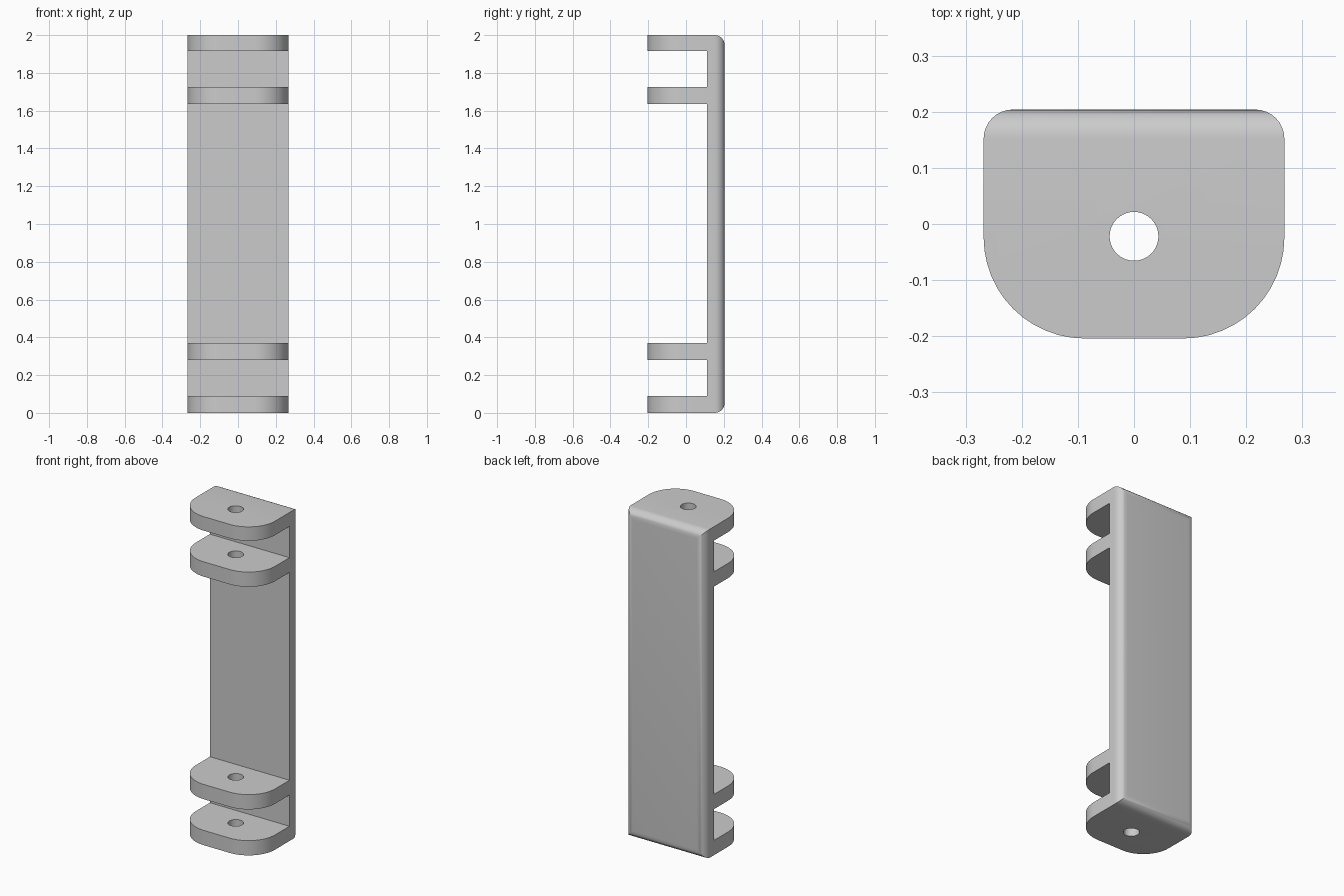
import bpy
import bmesh
from math import radians

if "Cube" in bpy.data.objects:
    bpy.data.objects.remove(bpy.data.objects["Cube"])

HALF_W, FRONT, WEB, BACK = 0.268, -0.204, 0.112, 0.204
TABS = [(0.0, 0.09), (0.28, 0.37), (1.635, 1.725), (1.915, 2.0)]
HOLE_Y, HOLE_R = -0.022, 0.0435

grey = bpy.data.materials.new("plain_grey")
grey.use_nodes = True
colour = (0.6, 0.6, 0.6, 1)
grey.diffuse_color = colour
grey.node_tree.nodes["Principled BSDF"].inputs["Base Color"].default_value = colour


def add_object(name, bm):
    mesh = bpy.data.meshes.new(name)
    bm.to_mesh(mesh)
    bm.free()
    obj = bpy.data.objects.new(name, mesh)
    bpy.context.collection.objects.link(obj)
    mesh.materials.append(grey)
    return obj


def round_edges(bm, rule, radius, segments):
    edges = [e for e in bm.edges if rule(*(v.co for v in e.verts))]
    bmesh.ops.bevel(bm, geom=edges, offset=radius, segments=segments,
                    profile=0.5, affect='EDGES')


# Bracket: comb-shaped side profile swept across the width
profile = [(BACK, 0.0)]
for low, high in TABS:
    if low > 0:
        profile.append((WEB, low))
    profile += [(FRONT, low), (FRONT, high)]
    if high < 2:
        profile.append((WEB, high))
profile.append((BACK, 2.0))

bm = bmesh.new()
side = bm.faces.new([bm.verts.new((-HALF_W, y, z)) for y, z in profile])
swept = bmesh.ops.extrude_face_region(bm, geom=[side])
bmesh.ops.translate(bm, vec=(2 * HALF_W, 0, 0),
                    verts=[v for v in swept["geom"] if isinstance(v, bmesh.types.BMVert)])
bmesh.ops.recalc_face_normals(bm, faces=bm.faces[:])

# Wide corners on the tab fronts, small fillet all round the back
round_edges(bm, lambda a, b: max(a.y, b.y) < FRONT + 0.001 and abs(a.x - b.x) < 0.001, 0.18, 12)
round_edges(bm, lambda a, b: min(a.y, b.y) > BACK - 0.001, 0.052, 8)
bracket = add_object("hinge_bracket", bm)

# Pin holes: one cutter per tab
bm = bmesh.new()
for low, high in TABS:
    made = bmesh.ops.create_cone(bm, cap_ends=True, segments=40, radius1=HOLE_R,
                                 radius2=HOLE_R, depth=high - low + 0.06)
    bmesh.ops.translate(bm, verts=made["verts"], vec=(0, HOLE_Y, (low + high) / 2))
cutter = add_object("pin_hole_cutter", bm)
cutter.hide_render = True

cut = bracket.modifiers.new("pin_holes", 'BOOLEAN')
cut.operation = 'DIFFERENCE'
cut.solver = 'EXACT'
cut.object = cutter

bpy.ops.object.select_all(action='DESELECT')
bracket.select_set(True)
bpy.context.view_layer.objects.active = bracket
bpy.ops.object.modifier_apply(modifier=cut.name)
bpy.data.objects.remove(cutter)
bpy.ops.object.shade_smooth_by_angle(angle=radians(30))
